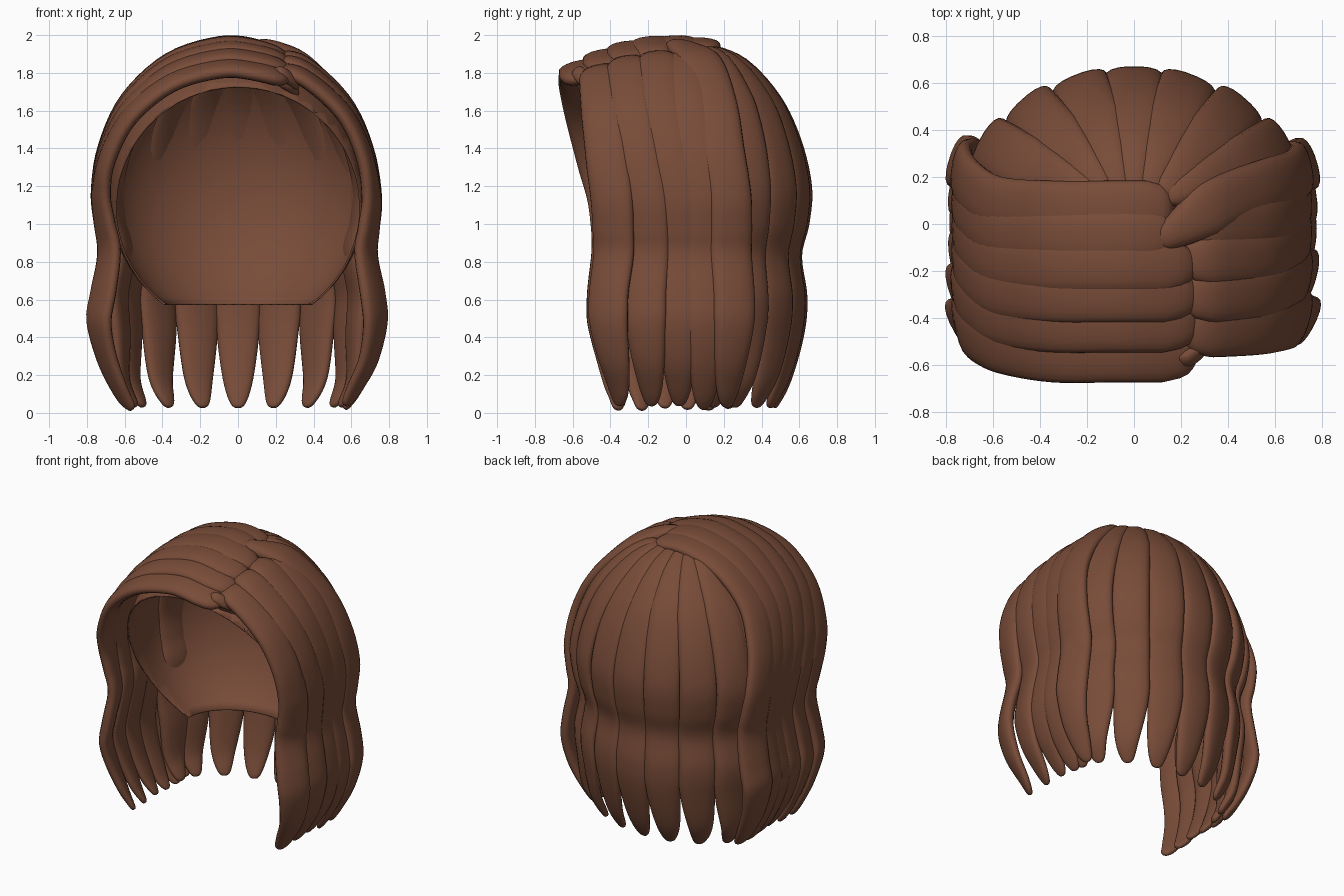
import bpy, bmesh, math, random
from mathutils import Vector

if "Cube" in bpy.data.objects:
    bpy.data.objects.remove(bpy.data.objects["Cube"])

random.seed(4)
brown = bpy.data.materials.new("chestnut brown")
brown.diffuse_color = (0.19, 0.072, 0.04, 1)
brown.use_nodes = True
brown.node_tree.nodes["Principled BSDF"].inputs["Base Color"].default_value = brown.diffuse_color


def finish(name, bm):
    bmesh.ops.recalc_face_normals(bm, faces=bm.faces)
    me = bpy.data.meshes.new(name)
    bm.to_mesh(me)
    bm.free()
    me.materials.append(brown)
    for p in me.polygons:
        p.use_smooth = True
    ob = bpy.data.objects.new(name, me)
    bpy.context.collection.objects.link(ob)
    return ob


def spline(pts, n=5):
    """Smooth curve through the points."""
    q = [pts[0] * 2 - pts[1]] + pts + [pts[-1] * 2 - pts[-2]]
    out = []
    for i in range(1, len(q) - 2):
        a, b, c, d = q[i - 1:i + 3]
        for k in range(n):
            t = k / n
            out.append(0.5 * (2 * b + (c - a) * t + (2 * a - 5 * b + 4 * c - d) * t * t
                              + (3 * b - a - 3 * c + d) * t ** 3))
    return out + [pts[-1]]


def outward(p, ky, ky_low):
    u = min(1, max(0, (p.z - 0.7) / 0.6))
    return Vector((p.x, p.y * (ky_low + (ky - ky_low) * u), max(p.z - 1.1, 0))).normalized()


def strand(name, outer, width, thick, ky=1.0, ky_low=1.0, root=0.7, grow=0.15, taper=0.5):
    """Flattened lock swept along a path lying on the outer hair surface."""
    pts = spline([Vector(p) for p in outer])
    # extra samples close to both ends make them round
    a, b = pts[-2], pts[-1]
    pts[-1:] = [a.lerp(b, t) for t in (0.4, 0.7, 0.88, 0.97, 1)]
    a, b = pts[0], pts[1]
    pts[:1] = [a.lerp(b, t) for t in (0, 0.06, 0.25, 0.55)]
    tip, bm, rings, dist, seg = pts[-1].z, bmesh.new(), [], 0.0, 18
    for i, p in enumerate(pts):
        if i:
            dist += (p - pts[i - 1]).length
        T = (pts[min(i + 1, len(pts) - 1)] - pts[max(i - 1, 0)]).normalized()
        N = outward(p, ky, ky_low)
        S = T.cross(N).normalized()
        N = S.cross(T).normalized()
        start = (root + (1 - root) * min(1, dist / grow)) * min(1, (dist + 0.0005) / 0.05) ** 0.5
        end = min(1, (max(p.z - tip, 0) + 0.0002) / taper) ** 0.36
        w = width * start * end / 2
        h = thick * min(1, (dist + 0.0005) / 0.06) ** 0.5 * end ** 0.7 / 2
        c = p - N * (thick / 2)
        ring = []
        for k in range(seg):
            u = 2 * math.pi * k / seg
            cu, su = math.cos(u), math.sin(u)
            ring.append(bm.verts.new(c + S * (w * math.copysign(abs(cu) ** 0.85, cu))
                                     + N * (h * math.copysign(abs(su) ** 0.85, su))))
        rings.append(ring)
    for r, s in zip(rings, rings[1:]):
        for k in range(seg):
            bm.faces.new((r[k], r[(k + 1) % seg], s[(k + 1) % seg], s[k]))
    bm.faces.new(rings[0])
    bm.faces.new(rings[-1])
    return finish(name, bm)


def side_path(profile, y_top, y_mid):
    """Place an x-z profile at a depth, lowering it toward the front."""
    drop = 0.54 * max(0, -y_top - 0.12) ** 1.75 + 0.8 * max(0, y_top + 0.05) ** 2
    k = (0.9 - drop) / 0.9
    tip = random.uniform(-0.02, 0.015)
    path = []
    for x, z in profile:
        if z > 1.1:
            z = 1.1 + (z - 1.1) * k
        u = min(1, max(0, (z - 1.1) / 0.65))
        y = y_mid + (y_top - y_mid) * u
        y *= 1.07 if 0.3 < z < 0.7 else (0.95 if z < 0.2 else 1)
        x *= 1 - 0.1 * max(0, -y - 0.3)
        path.append((x, y, z + (tip if z < 0.2 else 0)))
    return path


left = [(.1, 1.98), (-.1, 1.995), (-.38, 1.905), (-.615, 1.69), (-.74, 1.42),
        (-.775, 1.18), (-.755, 1.0), (-.73, .85), (-.76, .65), (-.785, .48), (-.74, .28),
        (-.66, .11), (-.59, .01)]
right = [(.2, 1.93), (.37, 1.885), (.59, 1.68), (.71, 1.43), (.755, 1.16), (.74, .97),
         (.725, .84), (.76, .64), (.775, .47), (.735, .27), (.66, .11), (.6, .01)]

# swept-over locks on the wide side of the parting
for i, (yt, ym) in enumerate([(-.57, -.41), (-.44, -.27), (-.31, -.13), (-.18, .01),
                              (-.05, .14), (.07, .26)]):
    x0 = min(.29, .27 - yt * .05) if yt < -.1 else .2
    strand(f"left_lock_{i + 1}", side_path([(x0, 1.92)] + left, yt, ym),
           0.23, 0.085, ky=0.3, ky_low=0.9)

# locks on the narrow side of the parting
for i, (yt, ym) in enumerate([(-.46, -.4), (-.31, -.21), (-.15, -.04), (0, .11)]):
    strand(f"right_lock_{i + 1}", side_path(right, yt, ym), 0.23, 0.085, ky=0.3, ky_low=0.9)

# lock that sweeps from the crown over the narrow side
sweep = [(.08, -.09, 1.985), (.22, -.01, 1.965), (.38, .09, 1.885)]
strand("crown_sweep_lock", sweep + side_path(right, .15, .25)[2:], 0.23, 0.09,
       ky=0.5, ky_low=0.9, root=0.4, grow=0.3)

# back locks fanning out from the crown, the outermost tucked under the side locks
back = [(.32, 1.875), (.5, 1.68), (.61, 1.45), (.668, 1.2), (.654, 1.0), (.615, .83),
        (.643, .62), (.63, .42), (.57, .17), (.505, .01)]
for i, t in enumerate([-1.25, -1.0, -.66, -.32, 0, .32, .66, 1.0, 1.25]):
    s = 0.96 if abs(t) > 1.1 else 1
    sx, cy = s * math.sin(t), s * math.cos(t)
    path = [(.17 * sx, .11, 1.965 - (1 - s))]
    path += [((1.16 + .1 * (z < .2)) * r * sx, r * cy + .05 * (z > 1.8) * (1 - cy), z)
             for r, z in back]
    strand(f"back_lock_{i + 1}", path, 0.245, 0.09, root=0.4, grow=0.5)

# small curls where the fringe meets the parting
for i, d in enumerate((0, .035)):
    strand(f"parting_curl_{i + 1}", [(.17, -.59 + d, 1.83), (.24, -.585 + d, 1.82 - d),
                                     (.3, -.55 + d, 1.78 - d), (.34, -.52 + d, 1.73 - d)],
           0.09, 0.06, taper=0.08)

# inner cap, open at the face and neck
bm = bmesh.new()
bmesh.ops.create_uvsphere(bm, u_segments=48, v_segments=32, radius=1)
for v in bm.verts:
    v.co = Vector((v.co.x * .69, v.co.y * (.565 if v.co.y > 0 else .86), 1.18 + v.co.z * .74))
for co, no in (((0, 0, .57), (0, 0, -1)), ((0, 0, .57), (0, -1.17, -.58))):
    bmesh.ops.bisect_plane(bm, geom=bm.verts[:] + bm.edges[:] + bm.faces[:],
                           plane_co=co, plane_no=no, clear_outer=True)
cap = finish("inner_cap", bm)
mod = cap.modifiers.new("thickness", 'SOLIDIFY')
mod.thickness = 0.01
mod.offset = -1
